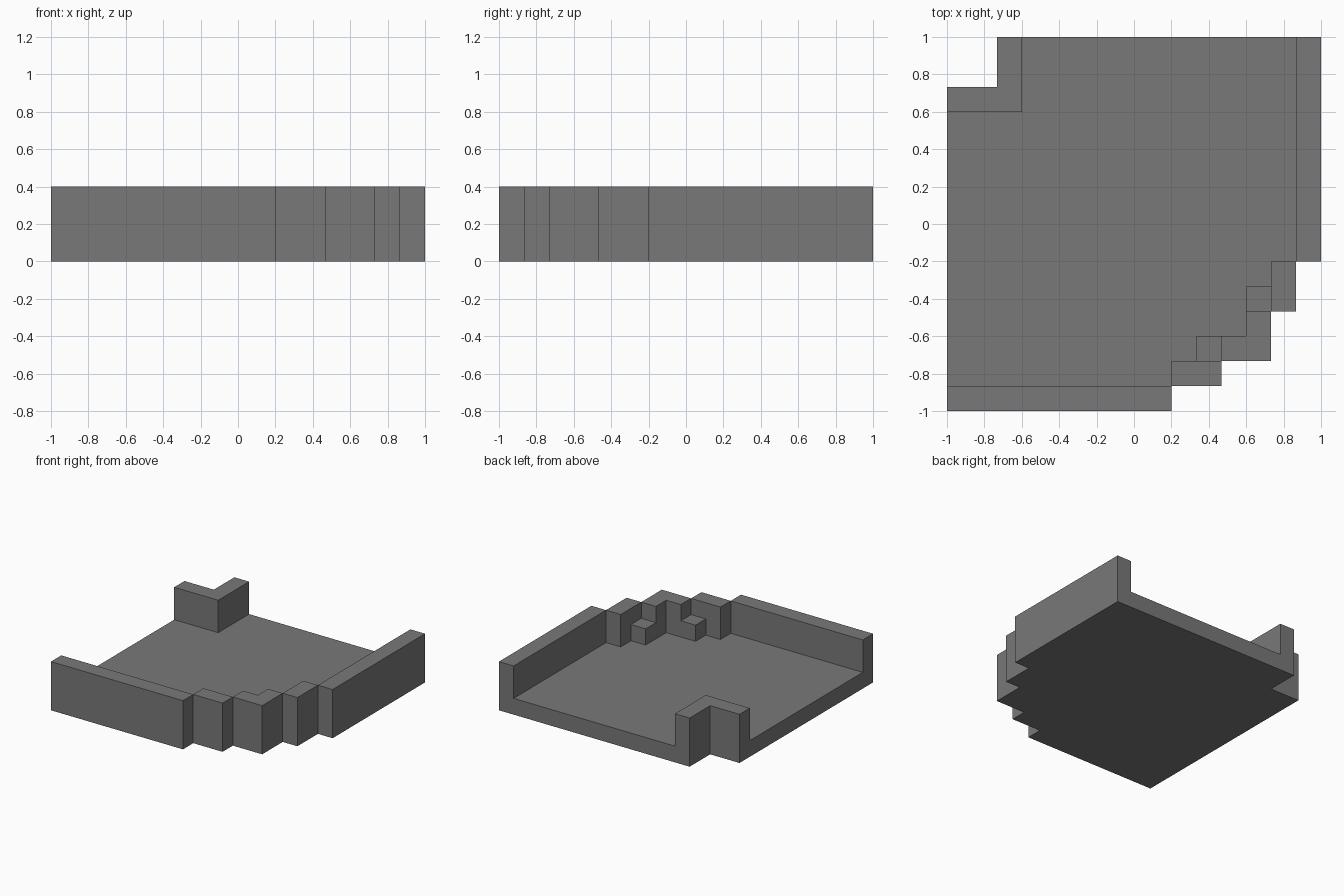
import bpy
import bmesh

cube = bpy.data.objects.get("Cube")
if cube:
    bpy.data.objects.remove(cube, do_unlink=True)

UNIT = 2 / 15   # the plan is a 15 x 15 grid of square units

stone = bpy.data.materials.new("dark grey stone")
stone.use_nodes = True
stone.diffuse_color = (0.19, 0.19, 0.19, 1)
stone.node_tree.nodes["Principled BSDF"].inputs["Base Color"].default_value = (0.19, 0.19, 0.19, 1)


def prism(name, outline, z0, z1):
    """Extrude a plan outline, given in grid units, from z0 to z1."""
    bm = bmesh.new()
    base = bm.faces.new([bm.verts.new((x * UNIT - 1, y * UNIT - 1, z0 * UNIT))
                         for x, y in outline])
    top = bmesh.ops.extrude_face_region(bm, geom=[base], use_keep_orig=True)["geom"]
    bmesh.ops.translate(bm, vec=(0, 0, (z1 - z0) * UNIT),
                        verts=[v for v in top if isinstance(v, bmesh.types.BMVert)])
    bmesh.ops.recalc_face_normals(bm, faces=bm.faces)
    mesh = bpy.data.meshes.new(name)
    bm.to_mesh(mesh)
    bm.free()
    mesh.materials.append(stone)
    bpy.context.collection.objects.link(bpy.data.objects.new(name, mesh))


def rect(x0, y0, x1, y1):
    return [(x0, y0), (x1, y0), (x1, y1), (x0, y1)]


def across_diagonal(outline):
    """Mirror a plan outline across the diagonal through the stepped corner."""
    return [(15 - y, 15 - x) for x, y in outline]


# Floor slab, fitted inside the walls
prism("floor", [(0, 1), (9, 1), (9, 2), (11, 2), (11, 3), (12, 3), (12, 4),
                (13, 4), (13, 6), (14, 6), (14, 15), (3, 15), (3, 12), (0, 12)], 0, 1)

# Walls, steps and low blocks, repeated on both sides of the diagonal
for first, second, plan, z0, z1 in (
        ("front_wall", "left_wall", rect(0, 0, 9, 1), 0, 3),
        ("front_step_wall", "left_step_wall", rect(9, 1, 11, 2), 0, 3),
        ("front_low_block", "left_low_block", rect(10, 2, 11, 3), 1, 2)):
    prism(first, plan, z0, z1)
    prism(second, across_diagonal(plan), z0, z1)

# L-shaped walls lying on the diagonal
prism("front_corner_wall", [(11, 2), (13, 2), (13, 4), (12, 4), (12, 3), (11, 3)], 0, 3)
prism("back_corner_wall", [(0, 12), (3, 12), (3, 15), (2, 15), (2, 13), (0, 13)], 0, 3)
